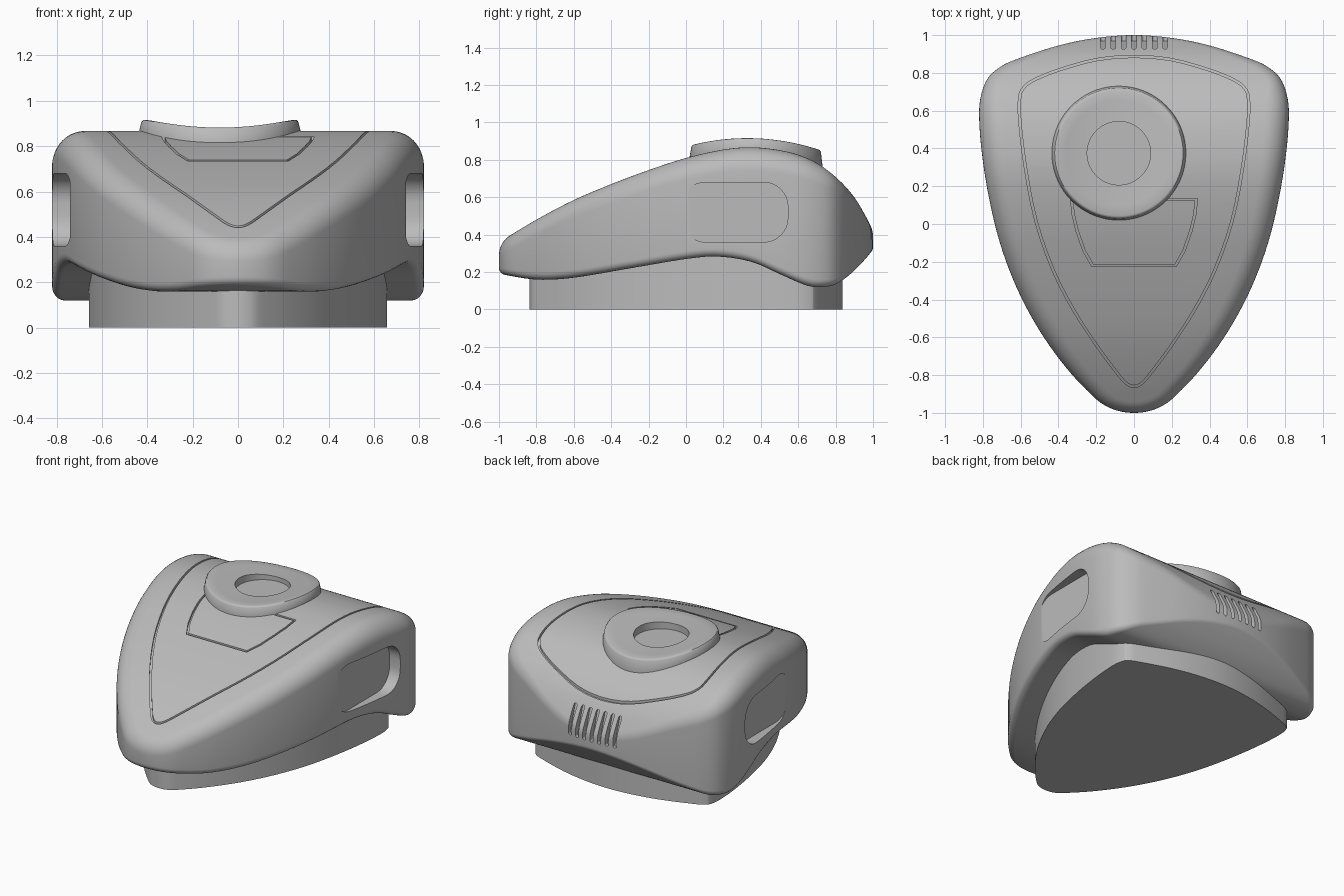
import bpy, bmesh, math
from mathutils import Vector

if "Cube" in bpy.data.objects:
    bpy.data.objects.remove(bpy.data.objects["Cube"])

grey = bpy.data.materials.new("plain_grey")
grey.use_nodes = True
grey.diffuse_color = (0.5, 0.5, 0.5, 1)
grey.node_tree.nodes["Principled BSDF"].inputs["Base Color"].default_value = (0.5, 0.5, 0.5, 1)


# ---------- helpers ----------
def spline(pts, k, closed=False):
    """Smooth curve through 2D points, k samples per span."""
    p = [Vector(q) for q in pts]
    n = len(p)
    if closed:
        ext = [p[-1]] + p + [p[0], p[1]]
    else:
        ext = [2 * p[0] - p[1]] + p + [2 * p[-1] - p[-2]]
    out = []
    for s in range(n if closed else n - 1):
        a, b, c, d = ext[s:s + 4]
        for j in range(k):
            t = j / k
            out.append((2 * b + (c - a) * t + (2 * a - 5 * b + 4 * c - d) * t ** 2
                        + (3 * b - a - 3 * c + d) * t ** 3) / 2)
    if not closed:
        out.append(p[-1])
    return out


def height(pts):
    """Height as a function of y from a side profile."""
    s = spline(pts, 10)

    def f(y):
        i = 0
        while i < len(s) - 2 and s[i + 1].x < y:
            i += 1
        a, b = s[i], s[i + 1]
        return a.y + (b.y - a.y) * (y - a.x) / (b.x - a.x)
    return f


def mirrored(half):
    return half + [(-x, y) for x, y in half[-2:0:-1]]


def normals(loop):
    """Mitred inward normals of a counter-clockwise loop."""
    out = []
    for i, p in enumerate(loop):
        e1 = (p - loop[i - 1]).normalized()
        e2 = (loop[(i + 1) % len(loop)] - p).normalized()
        n1, n2 = Vector((-e1.y, e1.x)), Vector((-e2.y, e2.x))
        out.append((n1 + n2) / (1 + n1.dot(n2)))
    return out


def inset(loop, d):
    return [p + n * d for p, n in zip(loop, normals(loop))]


def loft(name, rings, cap="fan", wrap=False):
    """Skin rings of equal length; cap with n-gons, cross strips or not at all."""
    bm = bmesh.new()
    vs = [[bm.verts.new(v) for v in r] for r in rings]
    n = len(rings[0])
    pairs = list(zip(vs, vs[1:])) + ([(vs[-1], vs[0])] if wrap else [])
    for a, b in pairs:
        for i in range(n):
            j = (i + 1) % n
            bm.faces.new((a[i], a[j], b[j], b[i]))
    if not wrap:
        for r in (vs[0], vs[-1]):
            if cap == "fan":
                bm.faces.new(r)
            else:
                for i in range(n // 2):
                    ids = dict.fromkeys((i, i + 1, n - i - 1, (n - i) % n))
                    bm.faces.new([r[q] for q in ids])
    bmesh.ops.recalc_face_normals(bm, faces=bm.faces)
    me = bpy.data.meshes.new(name)
    bm.to_mesh(me)
    bm.free()
    me.materials.append(grey)
    ob = bpy.data.objects.new(name, me)
    bpy.context.collection.objects.link(ob)
    return ob


def activate(ob):
    bpy.ops.object.select_all(action="DESELECT")
    ob.select_set(True)
    bpy.context.view_layer.objects.active = ob


def cut(ob, cutter):
    cutter.hide_render = True
    activate(ob)
    m = ob.modifiers.new("cut", "BOOLEAN")
    m.operation, m.solver, m.object = "DIFFERENCE", "EXACT", cutter
    bpy.ops.object.modifier_apply(modifier=m.name)
    bpy.data.objects.remove(cutter)


def smooth(ob, angle=30):
    activate(ob)
    bpy.ops.object.shade_smooth_by_angle(angle=math.radians(angle))


def rounded_rect(w, h, r, steps=8):
    out = []
    for q, (sx, sy) in enumerate(((1, 1), (-1, 1), (-1, -1), (1, -1))):
        for j in range(steps + 1):
            a = math.pi / 2 * (q + j / steps)
            out.append((sx * (w / 2 - r) + r * math.cos(a), sy * (h / 2 - r) + r * math.sin(a)))
    return out


# ---------- guiding curves ----------
top = height([(-1, .36), (-.8, .48), (-.6, .585), (-.4, .67), (-.2, .745), (0, .81), (.2, .855),
              (.35, .867), (.5, .852), (.62, .82), (.72, .77), (.82, .69), (.9, .6), (.96, .5), (1, .42)])
bottom = height([(-1, .19), (-.8, .16), (-.6, .17), (-.3, .22), (0, .27), (.17, .283), (.35, .255),
                 (.5, .19), (.64, .13), (.72, .12), (.8, .135), (.88, .19), (.95, .26), (1, .32)])
outline = spline(mirrored([(0, -1), (.08, -.99), (.155, -.96), (.23, -.9), (.36, -.76), (.5, -.565),
                           (.62, -.34), (.71, -.1), (.77, .15), (.806, .38), (.82, .57), (.81, .68),
                           (.775, .77), (.71, .83), (.62, .873), (.4, .945), (.2, .985), (0, 1)]), 5, True)


# ---------- body: walls on the outline, rounded into the curved top and underside ----------
def fillet(f, r, sign, steps):
    rings = [[] for _ in range(steps + 1)]
    for p, n in zip(outline, normals(outline)):
        e = .01
        theta = math.atan((f(p.y + n.y * e) - f(p.y)) / e * sign)
        edge = p + n * r * (1 - math.sin(theta))
        c = sign * f(edge.y) - r * math.cos(theta)
        for j, ring in enumerate(rings):
            phi = (math.pi / 2 - theta) * j / steps
            q = p + n * r * (1 - math.cos(phi))
            ring.append((q.x, q.y, sign * (c + r * math.sin(phi))))
    return rings


body = loft("body", fillet(top, .125, 1, 10)[::-1] + fillet(bottom, .04, -1, 5), "strips")


# Engraved lines on the top
def groove(loop, width=.012, depth=.018):
    a, b = inset(loop, -width / 2), inset(loop, width / 2)
    rings = [[(p.x, p.y, top(p.y) + h) for p in l]
             for l, h in ((a, -depth), (a, .05), (b, .05), (b, -depth))]
    cut(body, loft("groove_cutter", rings, wrap=True))


groove(spline(mirrored([(0, -.86), (.045, -.84), (.1, -.775), (.2, -.64), (.32, -.455), (.43, -.24),
                        (.52, .02), (.575, .3), (.605, .55), (.605, .67), (.585, .72), (.53, .762),
                        (.4, .815), (.2, .87), (0, .887)]), 3, True))
groove([Vector(p) for p in ((-.22, -.22), (.22, -.22), (.265, -.14), (.3, -.04), (.322, .05), (.33, .13),
                            (-.33, .13), (-.322, .05), (-.3, -.04), (-.265, -.14))])

# Finger pockets on both sides
for side in (-1, 1):
    shape = rounded_rect(.57, .32, .13)
    cut(body, loft("pocket_cutter", [[(side * x, .26 + u, .52 + v) for u, v in shape]
                                     for x in (.74, 1)]))

# Row of vent slots on the back
slot = rounded_rect(.024, .19, .0119, 4)
for i in range(-3, 4):
    cut(body, loft("slot_cutter", [
        [(i * .055 + u, .952 - .3 * v - 1.2 * v * v, .465 + v) for u, v in slot],
        [(i * .055 + u, 1.2, .465 + v) for u, v in slot]]))

# Round well inside the dial
cx, cy, count = -.08, .375, 72
circle = [(math.cos(a), math.sin(a)) for a in (math.tau * i / count for i in range(count))]
cut(body, loft("well_cutter", [[(cx + .175 * c, cy + .175 * s, z) for c, s in circle]
                               for z in (.832, 1)]))
smooth(body)


# ---------- dial: saddle-rimmed dished ring ----------
def rim(y):
    return .915 - .42 * (y - cy) ** 2 - .04 * (y - cy)


def dial_ring(r, drop, on_body=False):
    f = top if on_body else rim
    return [(cx + r * c, cy + r * s, f(cy + r * s) - drop) for c, s in circle]


dial = loft("dial", [dial_ring(.355, .04, True), dial_ring(.355, -.005, True), dial_ring(.346, .008),
                     dial_ring(.34, .001), dial_ring(.332, 0), dial_ring(.28, .014), dial_ring(.22, .027),
                     dial_ring(.168, .035), dial_ring(.168, .04, True)], wrap=True)
smooth(dial, 40)

# ---------- base: inset plinth under the body ----------
foot = inset(outline, .163)
base = loft("base", [[(p.x, p.y, 0) for p in foot],
                     [(p.x, p.y, bottom(p.y) + .06) for p in foot]], "strips")
smooth(base)
